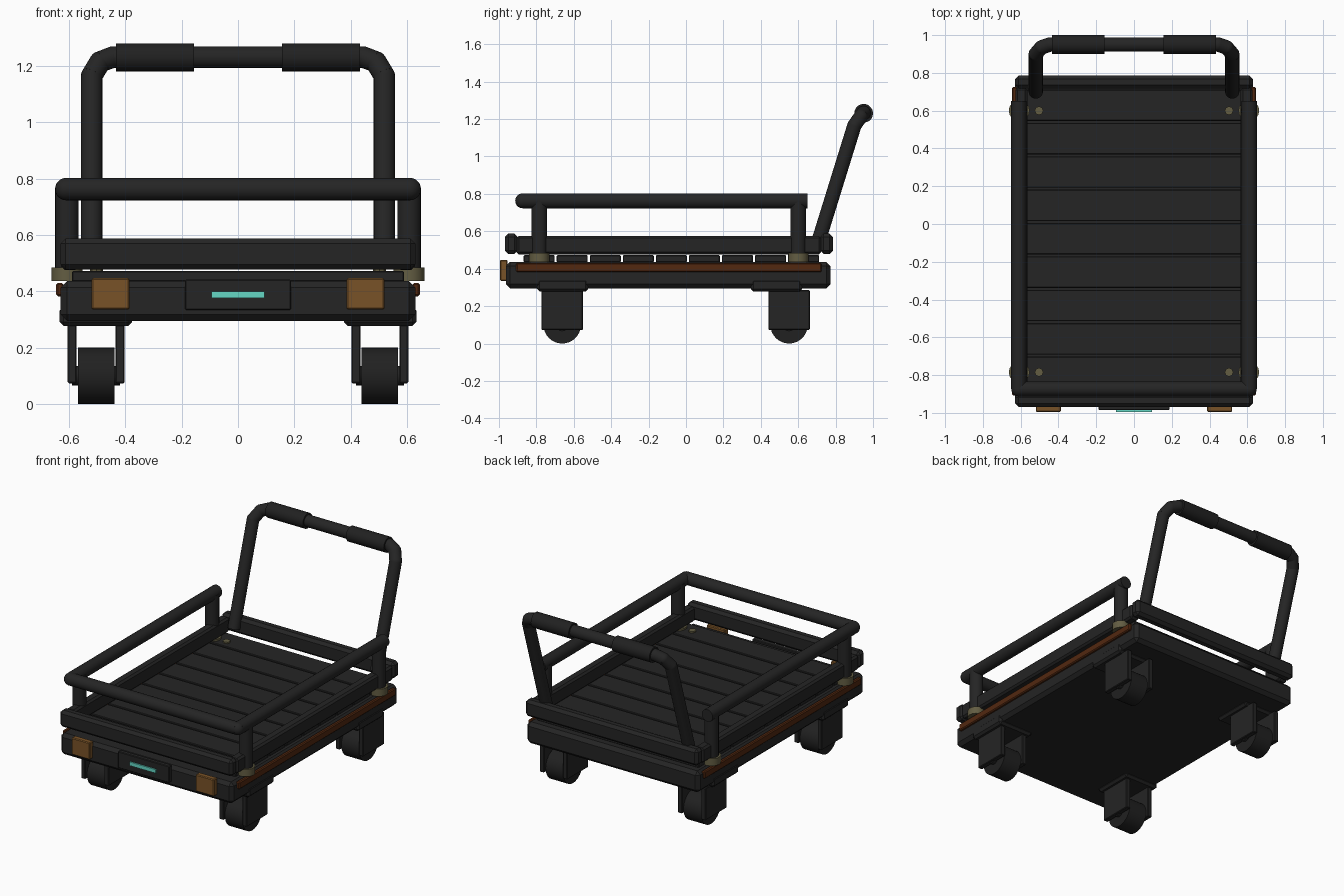
import bpy, bmesh, math
from mathutils import Vector, Matrix

if "Cube" in bpy.data.objects:
    bpy.data.objects.remove(bpy.data.objects["Cube"])


def material(name, r, g, b):
    m = bpy.data.materials.new(name)
    m.diffuse_color = (r, g, b, 1)
    m.use_nodes = True
    m.node_tree.nodes["Principled BSDF"].inputs["Base Color"].default_value = m.diffuse_color
    return m


FRAME = material("charcoal metal", 0.018, 0.018, 0.018)
RUBBER = material("black rubber", 0.015, 0.015, 0.015)
TRIM = material("rust trim", 0.085, 0.021, 0.005)
AMBER = material("amber reflector", 0.19, 0.085, 0.02)
BRASS = material("dull brass", 0.125, 0.11, 0.055)
TEAL = material("teal light", 0.13, 0.68, 0.56)


def finish(name, bm, mat, smooth=False):
    me = bpy.data.meshes.new(name)
    bm.to_mesh(me)
    bm.free()
    me.materials.append(mat)
    if smooth:
        for p in me.polygons:
            p.use_smooth = True
        me.set_sharp_from_angle(angle=math.radians(35))
    ob = bpy.data.objects.new(name, me)
    bpy.context.collection.objects.link(ob)
    return ob


def box(name, x, y, z, mat, bevel=0.0):
    """Box from (min, max) ranges, with chamfered edges."""
    bm = bmesh.new()
    bmesh.ops.create_cube(bm, size=1)
    for v in bm.verts:
        v.co = [(r[0] + r[1]) / 2 + c * (r[1] - r[0]) for c, r in zip(v.co, (x, y, z))]
    if bevel:
        bmesh.ops.bevel(bm, geom=bm.edges[:], offset=bevel, segments=1,
                        affect='EDGES', profile=0.5)
    return finish(name, bm, mat)


def tube(name, points, radius, mat, sides=20, joints=True):
    """Round bar through the points, with ball joints at the bends."""
    bm = bmesh.new()
    pts = [Vector(p) for p in points]
    for a, b in zip(pts, pts[1:]):
        d = b - a
        rot = d.to_track_quat('Z', 'Y').to_matrix().to_4x4()
        bmesh.ops.create_cone(bm, cap_ends=True, segments=sides, radius1=radius,
                              radius2=radius, depth=d.length,
                              matrix=Matrix.Translation((a + b) / 2) @ rot)
    if joints:
        for p in pts[1:-1]:
            bmesh.ops.create_uvsphere(bm, u_segments=sides, v_segments=12, radius=radius,
                                      matrix=Matrix.Translation(p))
    return finish(name, bm, mat, smooth=sides > 8)


def mirrored(a, b, s):
    return (a, b) if s > 0 else (-b, -a)


# Chassis and deck planks
box("chassis", (-0.63, 0.63), (-0.963, 0.772), (0.295, 0.436), FRAME, 0.022)
for i in range(9):
    y = -0.785 + i * 0.1767
    box(f"deck_plank_{i + 1}", (-0.59, 0.59), (y - 0.083, y + 0.083), (0.434, 0.472), FRAME, 0.004)

# Raised border rails
box("front_border", (-0.63, 0.63), (-0.968, -0.9), (0.478, 0.588), FRAME, 0.018)
box("rear_border", (-0.63, 0.63), (0.718, 0.785), (0.478, 0.588), FRAME, 0.018)

# Front panel with light bar
box("front_panel", (-0.188, 0.188), (-0.985, -0.955), (0.333, 0.442), FRAME, 0.004)
box("light_bar", (-0.095, 0.095), (-0.994, -0.984), (0.376, 0.4), TEAL)

for s, side in ((-1, "left"), (1, "right")):
    box(f"{side}_border", mirrored(0.565, 0.628, s), (-0.905, 0.722), (0.476, 0.575), FRAME, 0.012)
    box(f"{side}_trim_strip", mirrored(0.62, 0.646, s), (-0.908, 0.725), (0.382, 0.43), TRIM, 0.006)
    box(f"{side}_reflector", mirrored(0.386, 0.52, s), (-0.994, -0.955), (0.335, 0.447), AMBER, 0.005)

    # Guard posts, brass collars and deck bolts
    for y, end in ((-0.785, "front"), (0.6, "rear")):
        tube(f"{side}_{end}_post", [(s * 0.608, y, 0.44), (s * 0.608, y, 0.765)], 0.042, FRAME)
        tube(f"{side}_{end}_collar", [(s * 0.608, y, 0.436), (s * 0.608, y, 0.484)], 0.055, BRASS, 16)
        tube(f"{side}_{end}_bolt", [(s * 0.503, y, 0.46), (s * 0.503, y, 0.482)], 0.023, BRASS, 8)

    # Casters
    for y, plate, end in ((-0.662, -0.66, "front"), (0.551, 0.484, "rear")):
        n = f"{side}_{end}"
        box(n + "_caster_plate", mirrored(0.376, 0.634, s), (plate - 0.136, plate + 0.136),
            (0.277, 0.345), FRAME, 0.014)
        for a, b, k in ((0.403, 0.435, "inner"), (0.573, 0.605, "outer")):
            box(f"{n}_{k}_fork", mirrored(a, b, s), (y - 0.111, y + 0.111), (0.073, 0.285), FRAME, 0.004)
        tube(n + "_axle", [(s * 0.42, y, 0.1), (s * 0.59, y, 0.1)], 0.035, FRAME, 16)
        tube(n + "_wheel", [(s * 0.438, y, 0.1), (s * 0.568, y, 0.1)], 0.1, RUBBER, 32)

    # Handle grips
    tube(f"{side}_grip", [(s * 0.157, 0.95, 1.231), (s * 0.433, 0.95, 1.231)], 0.05, RUBBER, 20)

# Three-sided guard rail
tube("guard_rail", [(-0.61, 0.65, 0.763), (-0.61, -0.873, 0.763),
                    (0.61, -0.873, 0.763), (0.61, 0.65, 0.763)], 0.04, FRAME)

# Push handle
half = [(0.52, 0.70, 0.52), (0.52, 0.9, 1.165), (0.49, 0.935, 1.215), (0.445, 0.95, 1.232)]
tube("push_handle", [(-x, y, z) for x, y, z in half] + half[::-1], 0.038, FRAME)
